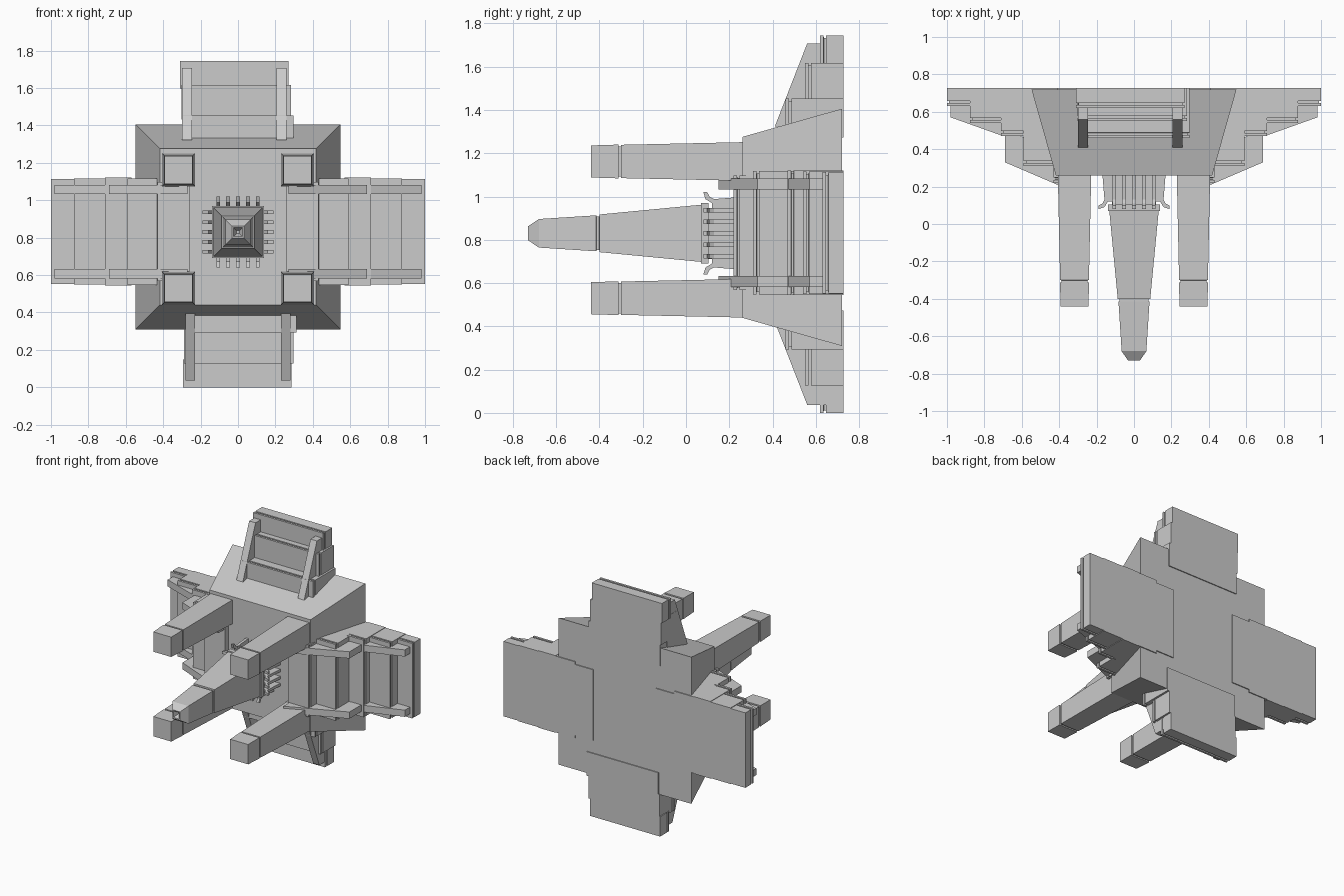
import bpy, bmesh
from mathutils import Vector

if "Cube" in bpy.data.objects:
    bpy.data.objects.remove(bpy.data.objects["Cube"])

grey = bpy.data.materials.new("light_grey")
grey.diffuse_color = (0.6, 0.6, 0.6, 1)
grey.use_nodes = True
grey.node_tree.nodes["Principled BSDF"].inputs["Base Color"].default_value = grey.diffuse_color
Y = Vector((0, 1, 0))
X = Vector((1, 0, 0))
Z = Vector((0, 0, 1))


def finish(name, bm):
    bmesh.ops.recalc_face_normals(bm, faces=bm.faces[:])
    me = bpy.data.meshes.new(name)
    bm.to_mesh(me)
    bm.free()
    me.materials.append(grey)
    ob = bpy.data.objects.new(name, me)
    bpy.context.collection.objects.link(ob)
    return ob


def add_loft(bm, rings):
    """Skin a list of equal-length point rings and cap both ends."""
    vs = [[bm.verts.new(p) for p in ring] for ring in rings]
    n = len(vs[0])
    for a, b in zip(vs, vs[1:]):
        for i in range(n):
            j = (i + 1) % n
            bm.faces.new((a[i], a[j], b[j], b[i]))
    bm.faces.new(vs[0])
    bm.faces.new(vs[-1])


def square_tower(name, x, z, sections):
    """Square rings along y, each given as (y, half width)."""
    bm = bmesh.new()
    add_loft(bm, [[(x + sx * h, y, z + sz * h)
                   for sx, sz in ((-1, -1), (1, -1), (1, 1), (-1, 1))]
                  for y, h in sections])
    return finish(name, bm)


def add_profile(bm, centre, out, across, profile, u0, u1):
    """Extrude an (outward, y) profile sideways from u0 to u1."""
    add_loft(bm, [[centre + out * r + Y * y + across * u for r, y in profile]
                  for u in (u0, u1)])


# Main hull: square frustum with a flat back
square_tower("hull", 0, 0.8575, [(0.72, 0.548), (0.26, 0.418)])

# Four corner towers with a groove before the end block
for sx in (-1, 1):
    for label, z in (("upper", 1.162), ("lower", 0.53)):
        side = "left" if sx < 0 else "right"
        square_tower(f"{label}_{side}_tower", sx * 0.318, z,
                     [(0.3, 0.09), (-0.3, 0.077), (-0.301, 0.07),
                      (-0.312, 0.07), (-0.313, 0.078), (-0.44, 0.074)])

# Central spire with grooved end and a hollow tip
square_tower("central_spire", 0, 0.83,
             [(0.07, 0.132), (-0.4, 0.087), (-0.401, 0.077), (-0.414, 0.077),
              (-0.415, 0.083), (-0.68, 0.066), (-0.73, 0.032),
              (-0.728, 0.024), (-0.69, 0.008)])
square_tower("spire_core", 0, 0.83, [(0.3, 0.118), (0.06, 0.118)])
square_tower("spire_collar", 0, 0.83, [(0.105, 0.14), (0.07, 0.14)])

# Curled ribs around the base of the spire
bm = bmesh.new()
rib = [(0.115, 0.28), (0.17, 0.28), (0.158, 0.13), (0.168, 0.11),
       (0.19, 0.098), (0.19, 0.08), (0.158, 0.09), (0.14, 0.12), (0.115, 0.12)]
for out, across in ((X, Z), (-X, Z), (Z, X), (-Z, X)):
    for i in range(-2, 3):
        u = i * 0.053
        add_profile(bm, Vector((0, 0, 0.83)), out, across, rib, u - 0.01, u + 0.01)
finish("spire_ribs", bm)

BACK = 0.727


def arm(name, centre, out, across, steps, fins, fin_u):
    """Stepped wing made of grooved slabs, braced by two pairs of fins.
    Steps are (inner, outer, front y, half width, sideways offset)."""
    bm = bmesh.new()
    for r0, r1, yf, h, off in steps:
        rings = []
        for y, cut in ((yf, 0), (yf + 0.016, 0), (yf + 0.017, 0.012),
                       (yf + 0.027, 0.012), (yf + 0.028, 0), (BACK, 0)):
            ra, rb, w = r0 - 0.02, r1 - cut, h - cut
            rings.append([centre + out * r + across * (u + off) + Y * y
                          for r, u in ((ra, -w), (rb, -w), (rb, w), (ra, w))])
        add_loft(bm, rings)
    finish(name + "_slabs", bm)
    bm = bmesh.new()
    for profile in fins:
        for u0, u1 in fin_u:
            add_profile(bm, centre, out, across, profile, u0, u1)
    finish(name + "_fins", bm)


# Side wings
side_steps = [(0.28, 0.43, 0.22, 0.265, 0), (0.43, 0.59, 0.31, 0.285, 0),
              (0.59, 0.71, 0.47, 0.288, 0), (0.71, 0.877, 0.54, 0.284, 0),
              (0.877, 1.0, 0.63, 0.28, 0)]
side_fins = [[(0.98, 0.57), (0.98, 0.66), (0.68, 0.66), (0.70, 0.47)],
             [(0.69, 0.33), (0.69, 0.5), (0.27, 0.35), (0.27, 0.15)]]
for name, d in (("left_wing", -X), ("right_wing", X)):
    arm(name, Vector((0, 0, 0.8325)), d, Z, side_steps, side_fins,
        ((-0.25, -0.2), (0.2, 0.25)))

# Top and bottom wings, slightly skewed sideways towards the tip
for name, d, shift, fin_u in (
        ("top_wing", Z, -0.02, ((-0.3, -0.247), (0.207, 0.26))),
        ("bottom_wing", -Z, -0.005, ((-0.28, -0.23), (0.23, 0.28)))):
    steps = [(0.42, 0.58, 0.46, 0.296, shift + 0.022),
             (0.58, 0.745, 0.55, 0.293, shift + 0.01),
             (0.745, 0.8725, 0.62, 0.29, shift)]
    fin = [(0.835, 0.56), (0.835, 0.65), (0.45, 0.65), (0.45, 0.41)]
    arm(name, Vector((0, 0, 0.8725)), d, X, steps, [fin], fin_u)
